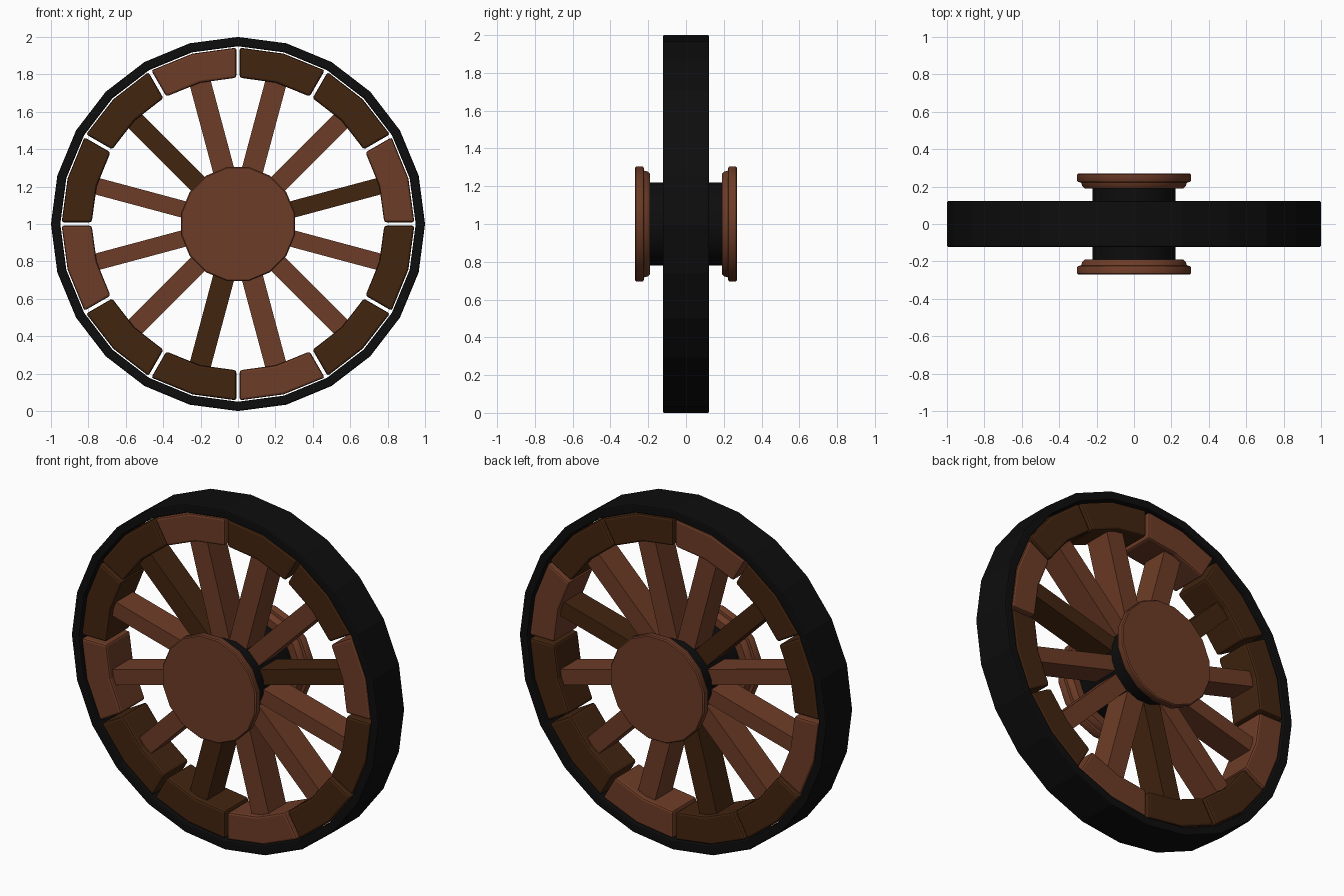
import bpy, bmesh, math
from mathutils import Matrix, Vector

if "Cube" in bpy.data.objects:
    bpy.data.objects.remove(bpy.data.objects["Cube"])


def material(name, rgb):
    m = bpy.data.materials.new(name)
    m.diffuse_color = (*rgb, 1)
    m.use_nodes = True
    m.node_tree.nodes["Principled BSDF"].inputs["Base Color"].default_value = m.diffuse_color
    return m


LIGHT = material("light_wood", (0.155, 0.045, 0.020))
DARK = material("dark_wood", (0.055, 0.018, 0.005))
BLACK = material("black_iron", (0.004, 0.004, 0.004))
STEP = math.radians(30)


def polar(r, a, y):
    # clockwise angle from the top of the wheel, axle along y
    return Vector((r * math.sin(a), y, 1 + r * math.cos(a)))


def finish(name, bm, mat, bevel=0.0):
    bmesh.ops.recalc_face_normals(bm, faces=bm.faces)
    me = bpy.data.meshes.new(name)
    bm.to_mesh(me)
    bm.free()
    me.materials.append(mat)
    ob = bpy.data.objects.new(name, me)
    bpy.context.collection.objects.link(ob)
    if bevel:
        mod = ob.modifiers.new("bevel", 'BEVEL')
        mod.width = bevel
        mod.segments = 2
        mod.limit_method = 'ANGLE'
        mod.angle_limit = math.radians(40)
    return ob


def lathe(name, profile, sides, mat, offset=0.0, closed=False, bevel=0.0):
    # profile is a list of (radius, y); open profiles are capped at both ends
    bm = bmesh.new()
    rings = [[bm.verts.new(polar(r, math.tau * (i + offset) / sides, y))
              for i in range(sides)] for r, y in profile]
    pairs = list(zip(rings, rings[1:]))
    if closed:
        pairs.append((rings[-1], rings[0]))
    for a, b in pairs:
        for i in range(sides):
            j = (i + 1) % sides
            bm.faces.new((a[i], a[j], b[j], b[i]))
    if not closed:
        bm.faces.new(rings[0])
        bm.faces.new(rings[-1])
    return finish(name, bm, mat, bevel)


def felloe(name, mid, mat):
    # rim block: two straight runs meeting at the middle, parallel gaps at the ends
    bm = bmesh.new()
    ri, ro, hy, gap = 0.782, 0.943, 0.113, 0.009
    outline = []
    for r, order in ((ri, (-1, 0, 1)), (ro, (1, 0, -1))):
        half = STEP / 2 - math.asin(gap / r)
        outline += [(r, mid + s * half) for s in order]
    front = [bm.verts.new(polar(r, a, -hy)) for r, a in outline]
    back = [bm.verts.new(polar(r, a, hy)) for r, a in outline]
    n = len(outline)
    for ring in (front, back):
        bm.faces.new((ring[0], ring[1], ring[4], ring[5]))
        bm.faces.new((ring[1], ring[2], ring[3], ring[4]))
    for i in range(n):
        j = (i + 1) % n
        bm.faces.new((front[i], front[j], back[j], back[i]))
    finish(name, bm, mat, 0.012)


def spoke(name, angle, width, mat):
    bm = bmesh.new()
    r0, r1 = 0.15, 0.80
    m = (Matrix.Translation((0, 0, 1)) @ Matrix.Rotation(angle, 4, 'Y')
         @ Matrix.Translation((0, 0, (r0 + r1) / 2))
         @ Matrix.Diagonal((width, 0.16, r1 - r0, 1)))
    bmesh.ops.create_cube(bm, size=1, matrix=m)
    finish(name, bm, mat)


# iron tyre
lathe("tyre", [(0.95, -0.123), (1.0, -0.123), (1.0, 0.123), (0.95, 0.123)],
      24, BLACK, closed=True, bevel=0.008)

# rim blocks and spokes, numbered clockwise from the top
for k in range(12):
    mid = (k + 0.5) * STEP
    felloe(f"rim_block_{k + 1}", mid, LIGHT if k % 3 == 2 else DARK)
    width = 0.09 + 0.025 * (abs(math.cos(mid)) - 0.26) / 0.71
    spoke(f"spoke_{k + 1}", mid, width, DARK if k in (2, 6, 10) else LIGHT)

# hub barrel
barrel = lathe("hub_barrel", [(0.225, -0.21), (0.225, 0.21)], 16, BLACK, 0.5)
caps = []
# stepped wooden hub caps on both sides
for side, s in (("front", -1), ("back", 1)):
    prof = [(0.215, 0.19), (0.27, 0.19), (0.283, 0.203), (0.288, 0.222),
            (0.305, 0.224), (0.31, 0.23), (0.31, 0.264), (0.304, 0.27)]
    caps.append(lathe(f"hub_cap_{side}", [(r, s * y) for r, y in prof], 16, LIGHT, 0.5))

# soft shading on the turned parts
for ob in [barrel] + caps:
    bpy.ops.object.select_all(action='DESELECT')
    ob.select_set(True)
    bpy.context.view_layer.objects.active = ob
    bpy.ops.object.shade_smooth_by_angle(angle=math.radians(40))
